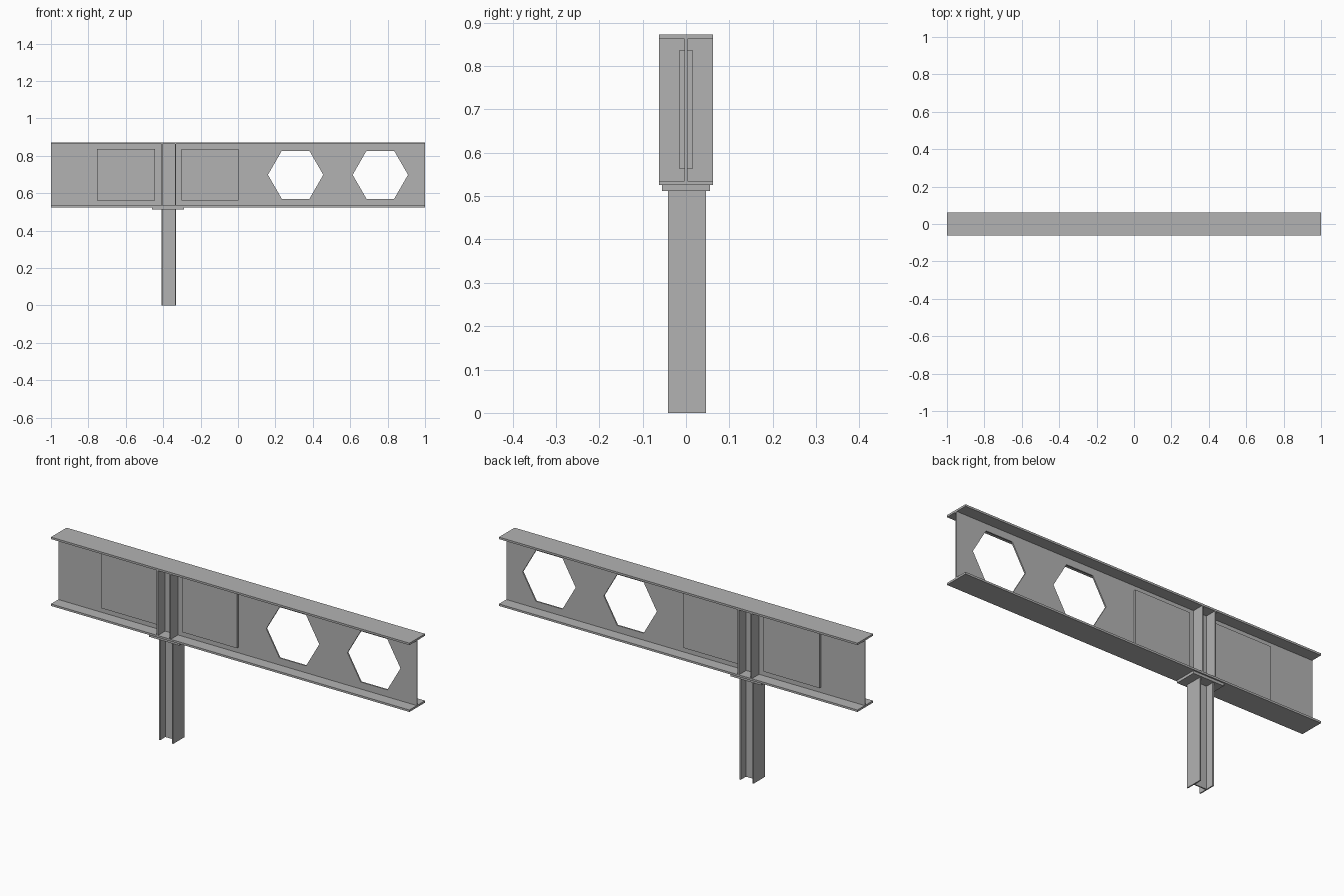
import bpy
import bmesh
from math import cos, sin, pi

cube = bpy.data.objects.get("Cube")
if cube:
    bpy.data.objects.remove(cube, do_unlink=True)

GREY = (0.45, 0.45, 0.45, 1.0)
steel = bpy.data.materials.new("steel_grey")
steel.use_nodes = True
steel.diffuse_color = GREY
steel.node_tree.nodes["Principled BSDF"].inputs["Base Color"].default_value = GREY


def extrude_profile(name, points, direction):
    """Fill a closed outline and extrude it into a solid."""
    bm = bmesh.new()
    face = bm.faces.new([bm.verts.new(p) for p in points])
    new = bmesh.ops.extrude_face_region(bm, geom=[face])["geom"]
    verts = [v for v in new if isinstance(v, bmesh.types.BMVert)]
    bmesh.ops.translate(bm, verts=verts, vec=direction)
    bmesh.ops.recalc_face_normals(bm, faces=bm.faces)
    mesh = bpy.data.meshes.new(name)
    bm.to_mesh(mesh)
    bm.free()
    mesh.materials.append(steel)
    obj = bpy.data.objects.new(name, mesh)
    bpy.context.collection.objects.link(obj)
    return obj


def box(name, x0, x1, y0, y1, z0, z1):
    outline = [(x0, y0, z0), (x1, y0, z0), (x1, y1, z0), (x0, y1, z0)]
    return extrude_profile(name, outline, (0, 0, z1 - z0))


def i_outline(half_width, half_depth, flange, half_web):
    """I section: flanges at +-half_depth along the second axis."""
    w, d, f, t = half_width, half_depth, half_depth - flange, half_web
    right = [(w, -d), (w, -f), (t, -f), (t, f), (w, f), (w, d)]
    return right + [(-a, -b) for a, b in right]


# Main beam, an I section running along x
BEAM_Z, BEAM_HALF, FLANGE, WIDTH = 0.6985, 0.1735, 0.010, 0.062
section = i_outline(WIDTH, BEAM_HALF, FLANGE, 0.0035)
beam = extrude_profile("beam", [(-1, y, BEAM_Z + z) for y, z in section], (2, 0, 0))

# Hexagonal openings through the web
for i, cx in enumerate((0.308, 0.761)):
    ring = [(cx + 0.148 * cos(k * pi / 3), -0.05, BEAM_Z + 0.148 * sin(k * pi / 3))
            for k in range(6)]
    cutter = extrude_profile("opening_cutter", ring, (0, 0.1, 0))
    cutter.hide_render = True
    mod = beam.modifiers.new("opening", 'BOOLEAN')
    mod.operation, mod.solver, mod.object = 'DIFFERENCE', 'EXACT', cutter
    bpy.context.view_layer.objects.active = beam
    bpy.ops.object.modifier_apply(modifier=mod.name)
    bpy.data.objects.remove(cutter, do_unlink=True)

# Filler plates closing the two openings beside the column
for name, x0, x1 in (("outer_web_plate", -0.755, -0.444), ("inner_web_plate", -0.302, 0.004)):
    box(name, x0, x1, -0.015, 0.015, 0.562, 0.837)

# Stiffeners between the flanges, in line with the column flanges
COL_X, COL_HALF, COL_FLANGE = -0.371, 0.039, 0.006
low, high = BEAM_Z - BEAM_HALF + FLANGE, BEAM_Z + BEAM_HALF - FLANGE
for end, x in (("outer", COL_X - COL_HALF), ("inner", COL_X + COL_HALF - COL_FLANGE)):
    for side, y0, y1 in (("front", -WIDTH, -0.0035), ("back", 0.0035, WIDTH)):
        box(f"{end}_{side}_stiffener", x, x + COL_FLANGE, y0, y1, low, high)

# Cap plate and column
CAP_Z = 0.512
box("cap_plate", -0.459, -0.288, -0.055, 0.055, CAP_Z, BEAM_Z - BEAM_HALF)
section = i_outline(0.044, COL_HALF, COL_FLANGE, 0.003)
extrude_profile("column", [(COL_X + x, 0.002 + y, 0) for y, x in section], (0, 0, CAP_Z))
